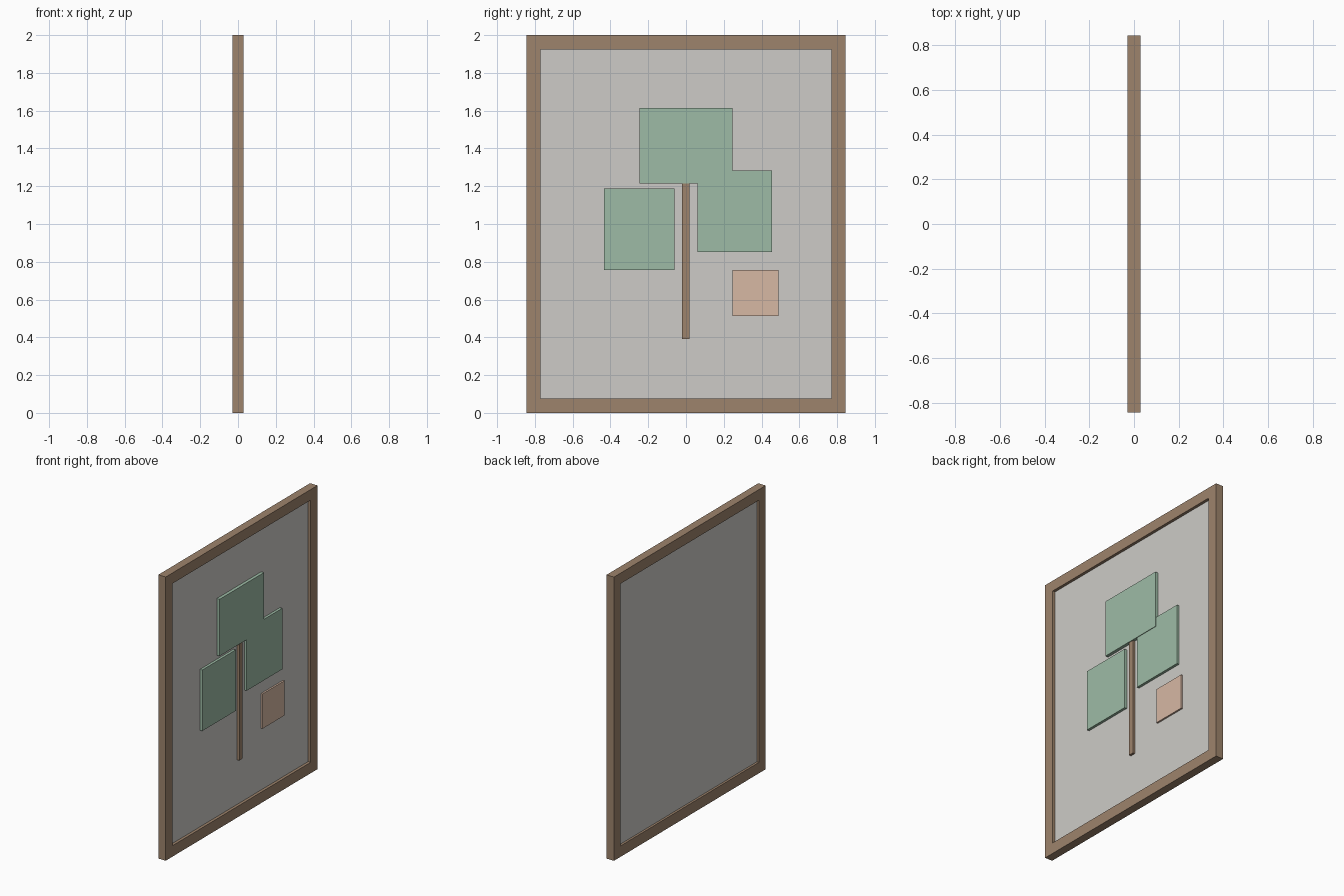
import bpy
import bmesh

if "Cube" in bpy.data.objects:
    bpy.data.objects.remove(bpy.data.objects["Cube"])


def material(name, rgb):
    m = bpy.data.materials.new(name)
    m.diffuse_color = (*rgb, 1.0)
    m.use_nodes = True
    m.node_tree.nodes["Principled BSDF"].inputs["Base Color"].default_value = m.diffuse_color
    return m


wood = material("brown wood", (0.34, 0.23, 0.15))
canvas = material("warm grey canvas", (0.61, 0.60, 0.57))
green = material("sage green", (0.34, 0.50, 0.38))
peach = material("peach", (0.68, 0.48, 0.37))


def finish(name, bm, mat):
    bmesh.ops.recalc_face_normals(bm, faces=bm.faces)
    mesh = bpy.data.meshes.new(name)
    bm.to_mesh(mesh)
    bm.free()
    mesh.materials.append(mat)
    obj = bpy.data.objects.new(name, mesh)
    bpy.context.collection.objects.link(obj)
    return obj


def block(name, x, y, z, mat):
    """Box given by its (low, high) range on each axis."""
    bm = bmesh.new()
    bmesh.ops.create_cube(bm, size=1)
    for v in bm.verts:
        for axis, (lo, hi) in enumerate((x, y, z)):
            v.co[axis] = hi if v.co[axis] > 0 else lo
    return finish(name, bm, mat)


# Picture frame: a rectangular ring, extruded through its depth
BACK, FRONT = -0.03, 0.028
bm = bmesh.new()


def loop(half_width, bottom, top):
    corners = [(-half_width, bottom), (half_width, bottom),
               (half_width, top), (-half_width, top)]
    return [bm.verts.new((BACK, y, z)) for y, z in corners]


outer, inner = loop(0.845, 0, 2), loop(0.77, 0.077, 1.925)
ring = [bm.faces.new((outer[i], outer[(i + 1) % 4], inner[(i + 1) % 4], inner[i]))
        for i in range(4)]
ext = bmesh.ops.extrude_face_region(bm, geom=ring, use_keep_orig=True)
for g in ext["geom"]:
    if isinstance(g, bmesh.types.BMVert):
        g.co.x = FRONT
finish("frame", bm, wood)

# Backing panel, recessed on both sides
PANEL = 0.008
block("panel", (-0.014, PANEL), (-0.772, 0.772), (0.075, 1.927), canvas)

# Raised picture: trunk, leaf blocks and a small square
block("trunk", (PANEL - 0.004, 0.024), (-0.02, 0.018), (0.39, 1.225), wood)
block("top_leaf", (PANEL - 0.004, 0.03), (-0.247, 0.246), (1.215, 1.615), green)
block("left_leaf", (PANEL - 0.004, 0.026), (-0.434, -0.062), (0.757, 1.187), green)
block("right_leaf", (PANEL - 0.004, 0.026), (0.06, 0.456), (0.852, 1.282), green)
block("small_square", (PANEL - 0.004, 0.02), (0.245, 0.49), (0.512, 0.757), peach)
